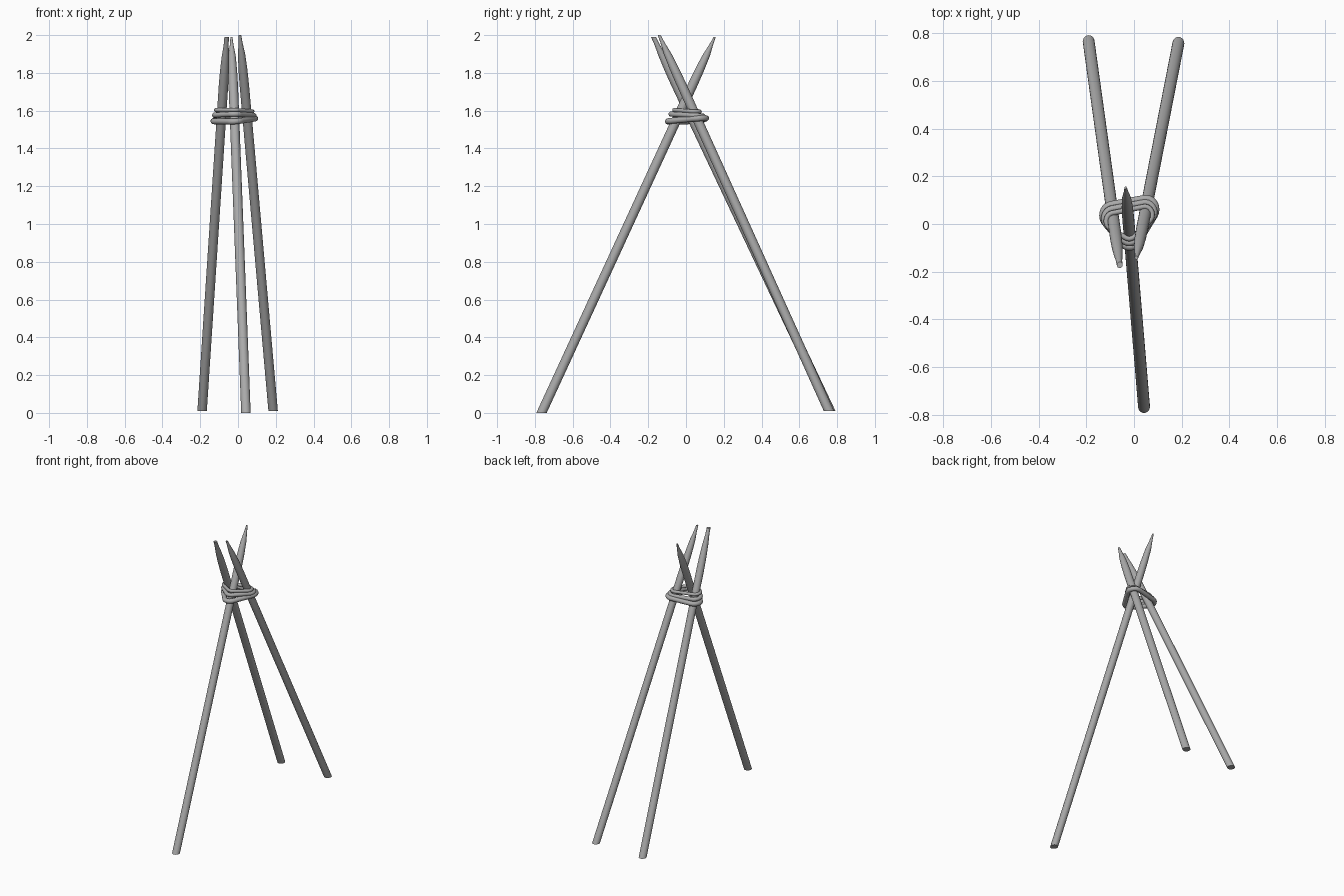
import bpy, bmesh, math
from mathutils import Vector

cube = bpy.data.objects.get("Cube")
if cube:
    bpy.data.objects.remove(cube, do_unlink=True)

grey = bpy.data.materials.new("plain grey")
grey.use_nodes = True
colour = (0.4, 0.4, 0.4, 1)
grey.diffuse_color = colour
grey.node_tree.nodes["Principled BSDF"].inputs["Base Color"].default_value = colour

SIDES = 20
LEAN = 1.1      # a leaning pole is longer in y where it is cut level
RADIUS = 0.025


def smooth(obj):
    bpy.ops.object.select_all(action='DESELECT')
    obj.select_set(True)
    bpy.context.view_layer.objects.active = obj
    bpy.ops.object.shade_smooth_by_angle(angle=math.radians(40))


def pole(name, foot, top, tip):
    """Straight leaning pole, cut level at the foot and whittled at the top."""
    bm = bmesh.new()
    profile = [(0, RADIUS), (0.5, RADIUS), (0.87, RADIUS), (0.91, 0.0235),
               (0.95, 0.019), (0.98, (0.014 + tip) / 2), (1, tip)]
    rings = []
    for t, r in profile:
        c = foot.lerp(top, t)
        rings.append([bm.verts.new(c + Vector((r * math.cos(a), r * LEAN * math.sin(a), 0)))
                      for a in (math.tau * i / SIDES for i in range(SIDES))])
    for low, high in zip(rings, rings[1:]):
        for i in range(SIDES):
            j = (i + 1) % SIDES
            bm.faces.new((low[i], low[j], high[j], high[i]))
    bm.faces.new(rings[0][::-1])
    bm.faces.new(rings[-1])
    mesh = bpy.data.meshes.new(name)
    bm.to_mesh(mesh)
    bm.free()
    obj = bpy.data.objects.new(name, mesh)
    bpy.context.collection.objects.link(obj)
    mesh.materials.append(grey)
    smooth(obj)


# Three crossing poles, counter-clockwise around the lashing
poles = [
    ("front_pole", Vector((0.042, -0.765, 0)), Vector((-0.035, 0.152, 1.99)), 0.005),
    ("back_left_pole", Vector((0.186, 0.757, 0.01)), Vector((0.01, -0.142, 2.0)), 0.007),
    ("back_right_pole", Vector((-0.19, 0.764, 0.01)), Vector((-0.06, -0.172, 1.99)), 0.012),
]
for p in poles:
    pole(*p)


def lashing(name, z, offset, radius, tilt):
    """Closed rope pulled tight around the outside of the poles."""
    centres = [f.lerp(t, (z - f.z) / (t.z - f.z)) for _, f, t, _ in poles]
    normals = []
    for i in range(3):
        d = centres[(i + 1) % 3] - centres[i]
        normals.append(math.atan2(-d.x, d.y))
    path = []
    for i, c in enumerate(centres):
        start = normals[i - 1]
        sweep = (normals[i] - start) % math.tau
        for k in range(10):
            a = start + sweep * k / 9
            p = c + Vector((offset * math.cos(a), offset * LEAN * math.sin(a), 0))
            p.z = z + tilt[0] * p.x + tilt[1] * p.y
            path.append(p)
    curve = bpy.data.curves.new(name, 'CURVE')
    curve.dimensions = '3D'
    curve.bevel_depth = radius
    curve.bevel_resolution = 3
    spline = curve.splines.new('POLY')
    spline.points.add(len(path) - 1)
    for point, p in zip(spline.points, path):
        point.co = (*p, 1)
    spline.use_cyclic_u = True
    obj = bpy.data.objects.new(name, curve)
    bpy.context.collection.objects.link(obj)
    curve.materials.append(grey)
    bpy.ops.object.select_all(action='DESELECT')
    obj.select_set(True)
    bpy.context.view_layer.objects.active = obj
    bpy.ops.object.convert(target='MESH')
    smooth(bpy.context.object)


# Rope turns, from the bottom up
lashing("lower_rope", 1.55, 0.041, 0.016, (0.06, 0.06))
lashing("middle_rope", 1.577, 0.037, 0.014, (0, -0.06))
lashing("upper_rope", 1.6, 0.031, 0.011, (-0.03, -0.05))
